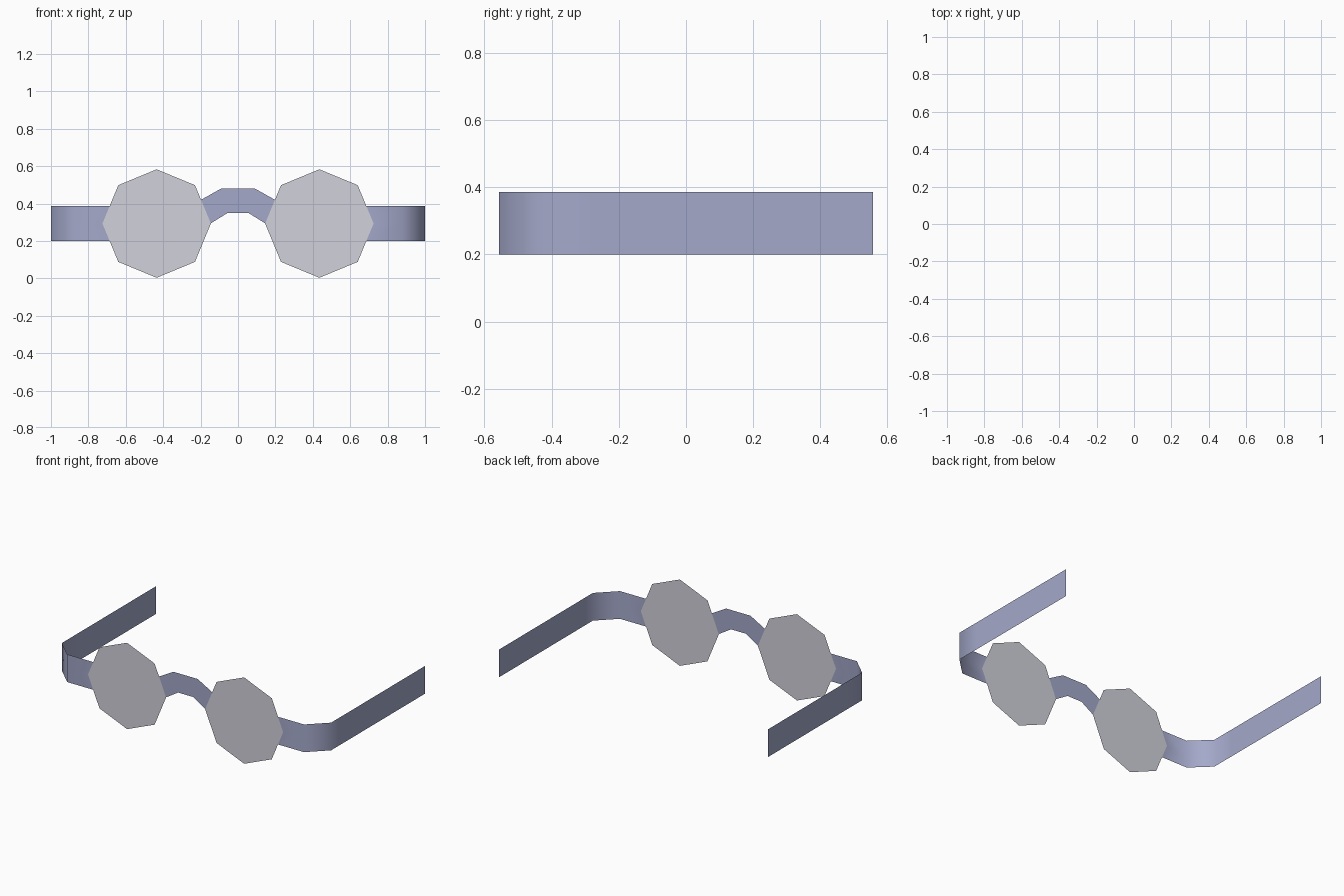
import bpy, math

if "Cube" in bpy.data.objects:
    bpy.data.objects.remove(bpy.data.objects["Cube"])

FRONT = -0.556           # plane of lenses and bridge
LENS_X, LENS_Z, LENS_R = 0.435, 0.293, 0.29
ARM_LOW, ARM_HIGH = 0.2, 0.386


def material(name, color):
    m = bpy.data.materials.new(name)
    m.diffuse_color = (*color, 1)
    m.use_nodes = True
    m.node_tree.nodes["Principled BSDF"].inputs["Base Color"].default_value = m.diffuse_color
    return m


frame_mat = material("blue_grey_frame", (0.37, 0.395, 0.59))
lens_mat = material("pale_grey_lens", (0.64, 0.64, 0.71))


def add_mesh(name, verts, faces, mat, smooth=False):
    me = bpy.data.meshes.new(name)
    me.from_pydata(verts, [], faces)
    me.materials.append(mat)
    for p in me.polygons:
        p.use_smooth = smooth
    ob = bpy.data.objects.new(name, me)
    bpy.context.collection.objects.link(ob)
    return ob


def ribbon(name, rows, side=1, smooth=False):
    """Strip of quads between matching rows of points, mirrored by side."""
    n = len(rows[0])
    verts = [(side * x, y, z) for row in rows for x, y, z in row]
    faces = []
    for r in range(len(rows) - 1):
        for i in range(n - 1):
            a, b = r * n + i, (r + 1) * n + i
            f = (a, a + 1, b + 1, b)
            faces.append(f if side > 0 else f[::-1])
    return add_mesh(name, verts, faces, frame_mat, smooth)


def lens_edge(z):
    """Distance from lens centre to its side outline at height z."""
    return LENS_R - abs(z - LENS_Z) * math.tan(math.pi / 8)


for side, label in ((-1, "left"), (1, "right")):
    # octagonal lens
    ring = [(side * LENS_X + LENS_R * math.cos(k * math.pi / 4), FRONT,
             LENS_Z + LENS_R * math.sin(k * math.pi / 4)) for k in range(8)]
    add_mesh(label + "_lens", ring, [tuple(range(8))], lens_mat)

    # side arm: leaves the lens outline, turns a chamfered corner, runs back
    path = [(0.88, FRONT), (1.0, -0.44), (1.0, -0.28), (1.0, -FRONT)]
    rows = [[(LENS_X + lens_edge(z), FRONT, z)] + [(x, y, z) for x, y in path]
            for z in (ARM_LOW, LENS_Z, ARM_HIGH)]
    ribbon(label + "_arm", rows, side, smooth=True)

# arched nose bridge, ending on the lens outlines
low = [(0.147, LENS_Z), (0.055, 0.35)]
high = [(LENS_X - lens_edge(0.42), 0.42), (0.09, 0.48)]
ribbon("nose_bridge", [
    [(-x, FRONT, z) for x, z in half] + [(x, FRONT, z) for x, z in half[::-1]]
    for half in (low, high)])
